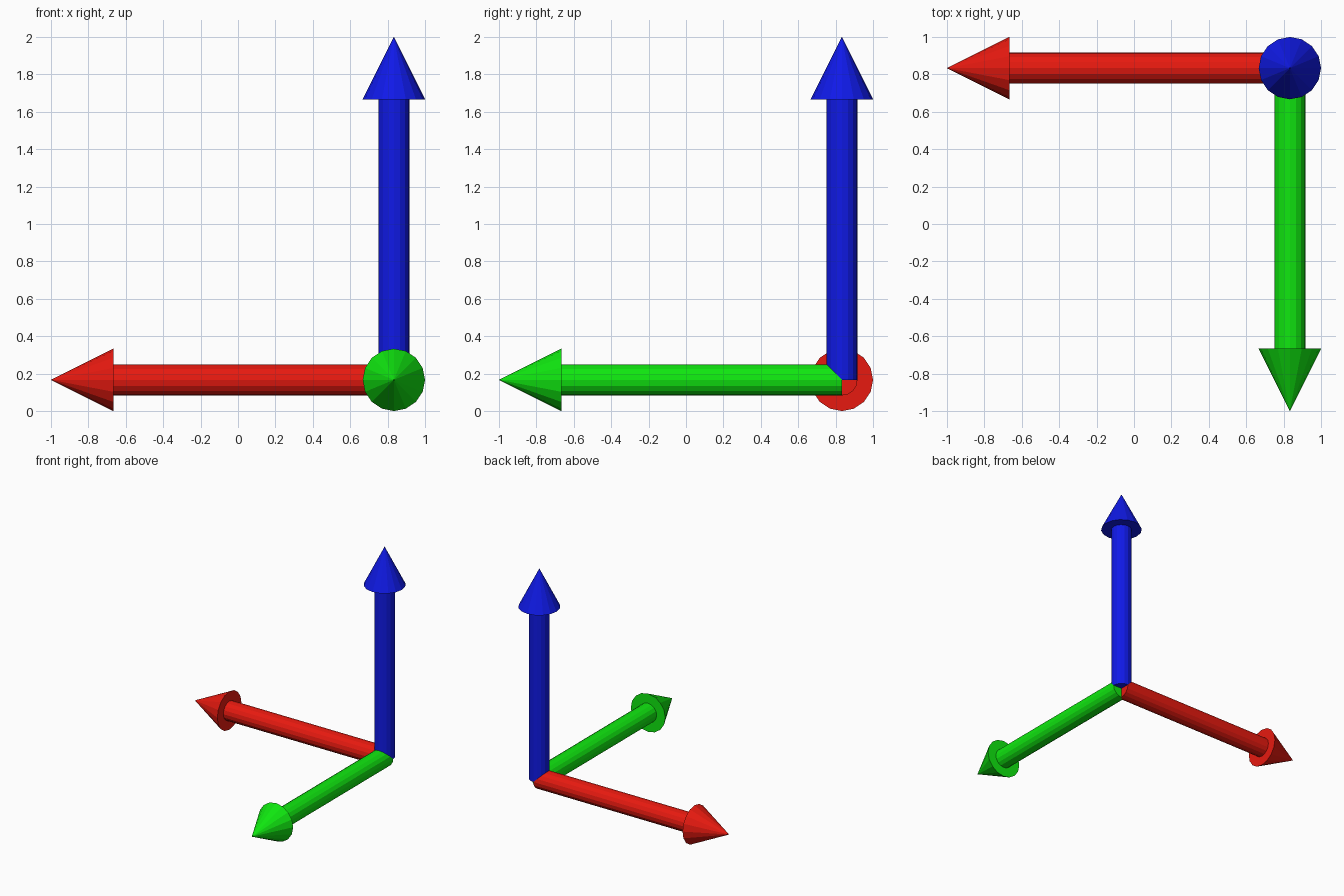
import bpy
import bmesh
from mathutils import Vector, Matrix

if "Cube" in bpy.data.objects:
    bpy.data.objects.remove(bpy.data.objects["Cube"])

ORIGIN = Vector((0.8333, 0.8333, 0.1667))
LENGTH, HEAD = 1.8333, 0.3333
SHAFT_R, HEAD_R = 0.0833, 0.1667
SIDES = 16


def add_part(name, direction, start, length, r1, r2, mat):
    """Flat-shaded cylinder or cone lying along an axis direction."""
    turn = Vector((0, 0, 1)).rotation_difference(direction).to_matrix().to_4x4()
    place = (Matrix.Translation(ORIGIN) @ turn
             @ Matrix.Translation((0, 0, start + length / 2)))
    bm = bmesh.new()
    bmesh.ops.create_cone(bm, cap_ends=True, segments=SIDES, radius1=r1,
                          radius2=r2, depth=length, matrix=place)
    bmesh.ops.remove_doubles(bm, verts=bm.verts, dist=1e-5)
    bmesh.ops.recalc_face_normals(bm, faces=bm.faces)
    mesh = bpy.data.meshes.new(name)
    bm.to_mesh(mesh)
    bm.free()
    mesh.materials.append(mat)
    obj = bpy.data.objects.new(name, mesh)
    bpy.context.collection.objects.link(obj)


# Three coloured arrows sharing one corner
ARROWS = (
    ("red", (-1, 0, 0), (0.8, 0.01, 0.005, 1)),
    ("green", (0, -1, 0), (0.005, 0.8, 0.005, 1)),
    ("blue", (0, 0, 1), (0.005, 0.01, 0.8, 1)),
)
for label, axis, colour in ARROWS:
    mat = bpy.data.materials.new(label)
    mat.diffuse_color = colour
    mat.use_nodes = True
    mat.node_tree.nodes["Principled BSDF"].inputs["Base Color"].default_value = mat.diffuse_color
    d = Vector(axis)
    add_part(label + "_arrow_shaft", d, 0, LENGTH - HEAD, SHAFT_R, SHAFT_R, mat)
    add_part(label + "_arrow_head", d, LENGTH - HEAD, HEAD, HEAD_R, 0, mat)
